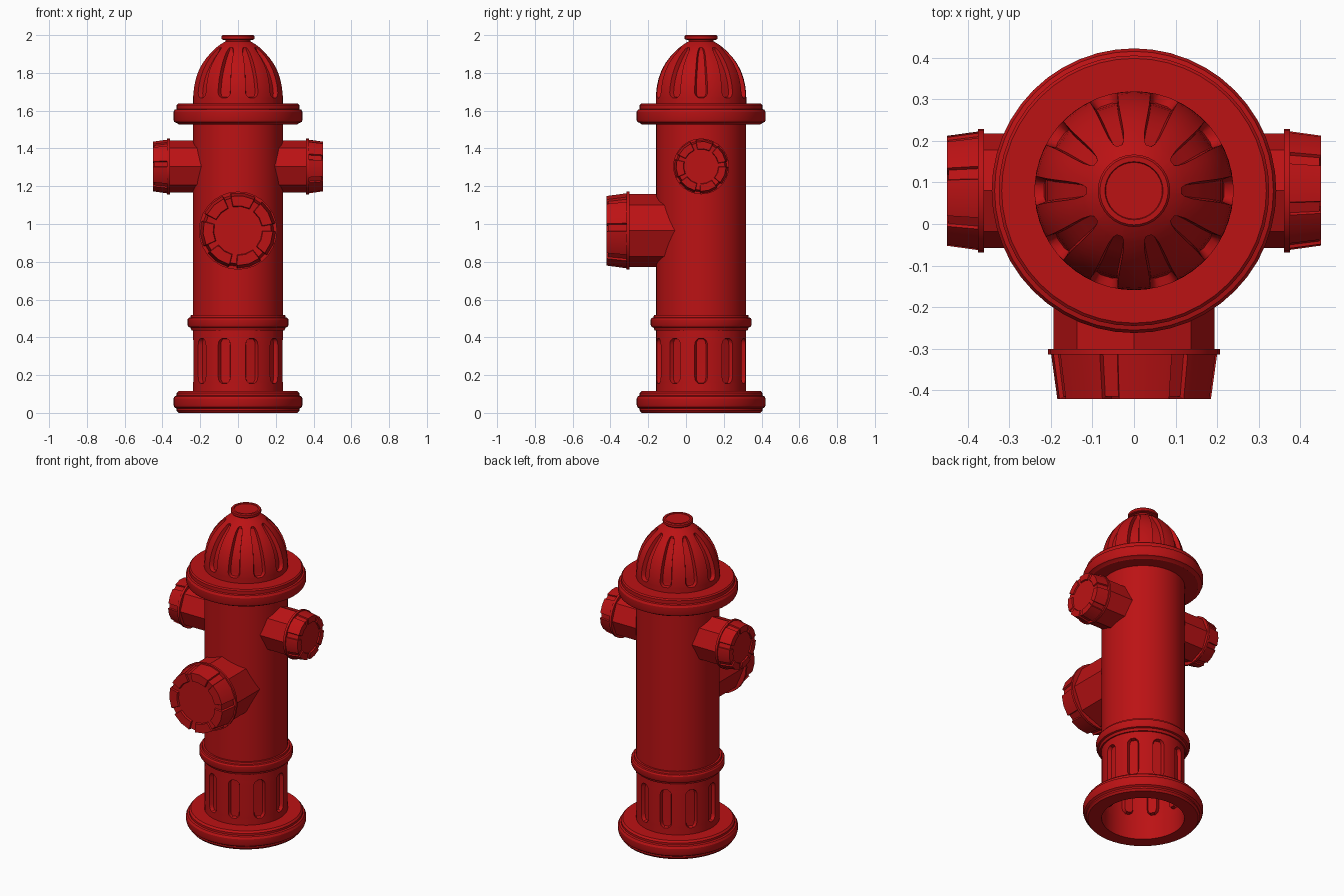
import bpy, bmesh, math
from mathutils import Matrix

if "Cube" in bpy.data.objects:
    bpy.data.objects.remove(bpy.data.objects["Cube"])

CY = 0.08      # hydrant axis lies behind the origin
R = 0.238      # barrel radius
AXIS = Matrix.Translation((0, CY, 0))

red = bpy.data.materials.new("hydrant_red")
red.diffuse_color = (0.5, 0.006, 0.007, 1)
red.use_nodes = True
red.node_tree.nodes["Principled BSDF"].inputs["Base Color"].default_value = red.diffuse_color


def finish(name, bm, matrix):
    me = bpy.data.meshes.new(name)
    bm.to_mesh(me)
    bm.free()
    ob = bpy.data.objects.new(name, me)
    bpy.context.collection.objects.link(ob)
    me.materials.append(red)
    me.transform(matrix)
    bpy.ops.object.select_all(action='DESELECT')
    ob.select_set(True)
    bpy.context.view_layer.objects.active = ob
    bpy.ops.object.shade_smooth_by_angle(angle=math.radians(28))
    return ob


def skin(bm, rings, closed=False):
    n = len(rings[0])
    pairs = list(zip(rings, rings[1:]))
    if closed:
        pairs.append((rings[-1], rings[0]))
    for a, b in pairs:
        for j in range(n):
            k = (j + 1) % n
            bm.faces.new((a[j], a[k], b[k], b[j]))


def lathe(name, profile, seg=48, closed=False, cap=False, matrix=AXIS, phase=0.0):
    """Revolve (radius, height) points."""
    bm = bmesh.new()
    rings = []
    for r, z in profile:
        angles = [phase + math.tau * j / seg for j in range(seg)]
        rings.append([bm.verts.new((r * math.cos(a), r * math.sin(a), z)) for a in angles])
    skin(bm, rings, closed)
    if cap:
        bm.faces.new(rings[-1])
    return finish(name, bm, matrix)


def grooved(name, rows, count, phase=0.0, div=4, cap=False, matrix=AXIS):
    """Revolve (radius, height, groove half width, groove depth) rows."""
    bm = bmesh.new()
    rings = []
    sector = math.tau / count
    for i, (r, z, hw, d) in enumerate(rows):
        p, q = rows[max(i - 1, 0)], rows[min(i + 1, len(rows) - 1)]
        tr, tz = q[0] - p[0], q[1] - p[1]
        ln = math.hypot(tr, tz)
        ri, zi = r - d * tz / ln, z + d * tr / ln      # groove floor
        w = hw / r
        cols = [(-w, 0), (-.82 * w, 1), (.82 * w, 1), (w, 0)]
        cols += [(w + (sector - 2 * w) * k / div, 0) for k in range(1, div)]
        ring = []
        for s in range(count):
            for a, inner in cols:
                t = phase + s * sector + a
                rr, zz = (ri, zi) if inner else (r, z)
                ring.append(bm.verts.new((rr * math.cos(t), rr * math.sin(t), zz)))
        rings.append(ring)
    skin(bm, rings)
    if cap:
        bm.faces.new(rings[-1])
    return finish(name, bm, matrix)


# base flange, open in the middle
lathe("base_flange", [(.236, 0), (.315, 0), (.325, .012), (.325, .022), (.337, .03), (.342, .045),
                      (.342, .075), (.335, .088), (.325, .092), (.325, .105), (.315, .116),
                      (.236, .116)], closed=True)

# lower barrel with ten rounded slots
W, D = .034, .022
slot = [(.10, W * .4, 0), (.155, W * .4, 0), (.159, W * .5, D), (.165, W * .75, D), (.175, W * .93, D),
        (.19, W, D), (.36, W, D), (.375, W * .93, D), (.385, W * .75, D), (.391, W * .5, D),
        (.395, W * .4, 0), (.47, W * .4, 0)]
grooved("lower_barrel", [(R, z, w, d) for z, w, d in slot], 10)

# collar ring
lathe("collar", [(.23, .437), (.246, .437), (.252, .452), (.262, .455), (.267, .465), (.267, .495),
                 (.262, .503), (.252, .505), (.25, .517), (.23, .517)], closed=True)

# main barrel
lathe("barrel", [(R, .46), (R, 1.58)], seg=64)

# upper flange
lathe("upper_flange", [(.22, 1.528), (.315, 1.528), (.325, 1.535), (.337, 1.54), (.342, 1.552),
                       (.342, 1.592), (.335, 1.605), (.325, 1.608), (.325, 1.63), (.318, 1.637),
                       (.22, 1.637)], closed=True)

# fluted dome
dome = [(.239, 1.62, .014, 0), (.239, 1.668, .014, 0), (.239, 1.672, .02, .022),
        (.2385, 1.68, .029, .024), (.238, 1.695, .035, .024), (.234, 1.73, .034, .024),
        (.225, 1.77, .032, .024), (.211, 1.81, .029, .024), (.190, 1.85, .026, .024),
        (.165, 1.884, .023, .022), (.140, 1.911, .019, .018), (.122, 1.928, .013, .012),
        (.114, 1.935, .007, 0), (.09, 1.953, .005, 0), (.066, 1.967, .004, 0)]
grooved("dome", dome, 10)
lathe("top_knob", [(.064, 1.955), (.066, 1.974), (.083, 1.976), (.087, 1.98), (.087, 1.994),
                   (.082, 2.0), (.070, 2.0), (.068, 1.996)], seg=32, cap=True)


def nozzle(name, turn, z, r, start, rim, tip):
    """Octagonal pipe with a seven-panel cap, pointing outwards from the axis."""
    m = (AXIS @ Matrix.Translation((0, 0, z)) @ Matrix.Rotation(turn, 4, 'Z')
         @ Matrix.Rotation(math.pi / 2, 4, 'X'))
    lathe(name + "_pipe", [(r * .965, start), (r * .965, rim)], seg=8, matrix=m)
    lathe(name + "_rim", [(r * .9, rim - .002), (r * 1.035, rim - .002), (r * 1.035, rim + .012),
                          (r * .9, rim + .012)], seg=28, closed=True, matrix=m)
    d = r * .055
    rows = [(r * 1.0, rim + .01, d), (r * .925, tip, d), (r * .66, tip, d),
            (r * .64, tip - d, 0), (r * .6, tip - d, 0)]
    grooved(name + "_cap", [(a, b, a * .115, c) for a, b, c in rows], 7,
            phase=math.radians(82 + 180 / 7), div=2, cap=True, matrix=m)


# large front outlet and two side outlets
nozzle("front_outlet", 0, .965, .2, .10, .382, .50)
nozzle("right_outlet", math.pi / 2, 1.305, .143, .15, .363, .45)
nozzle("left_outlet", -math.pi / 2, 1.305, .143, .15, .363, .45)
